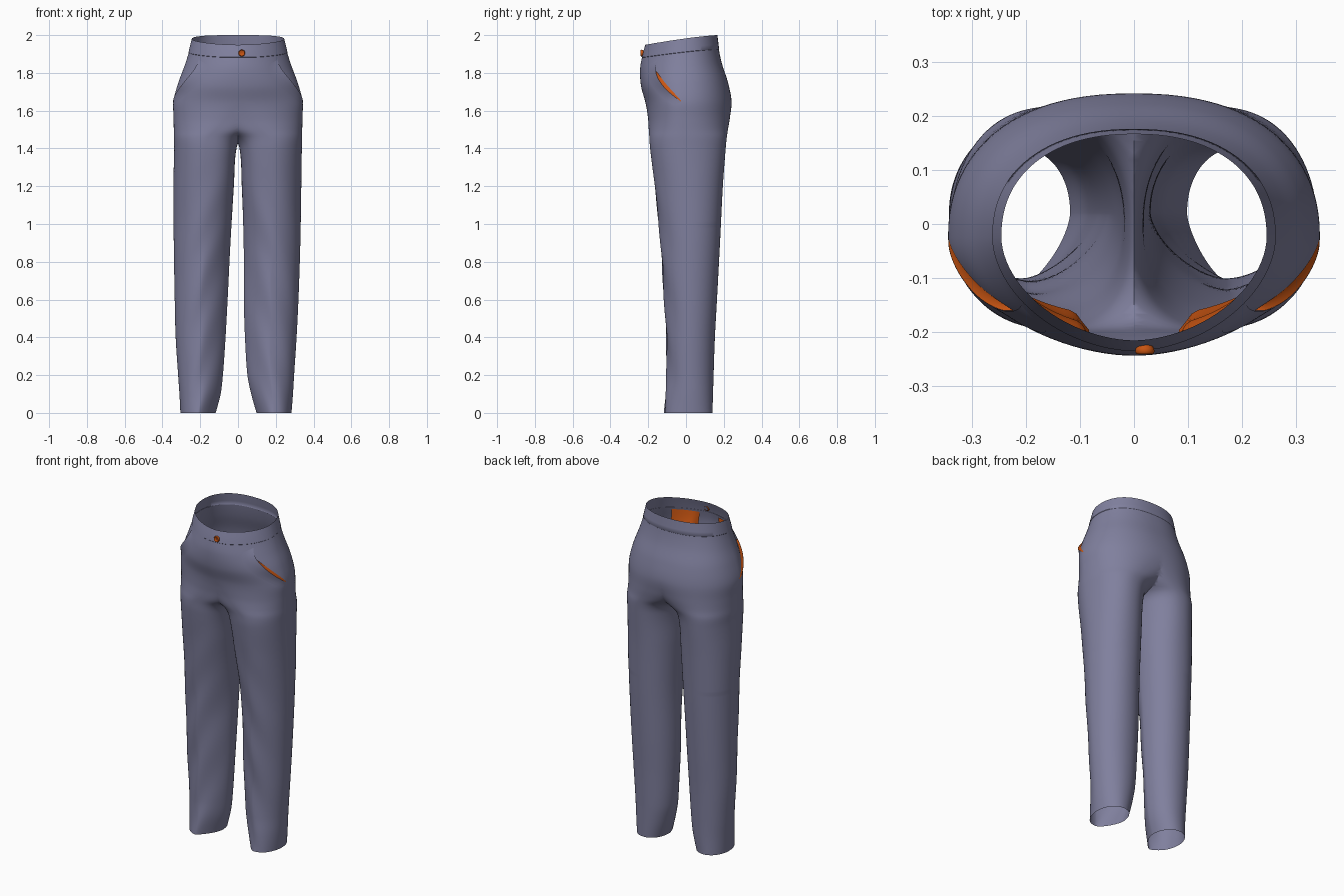
import bpy, bmesh, math
from mathutils import Vector

if "Cube" in bpy.data.objects:
    bpy.data.objects.remove(bpy.data.objects["Cube"])

def material(name, rgb):
    m = bpy.data.materials.new(name)
    m.diffuse_color = (*rgb, 1)
    m.use_nodes = True
    m.node_tree.nodes["Principled BSDF"].inputs["Base Color"].default_value = m.diffuse_color
    return m

CLOTH = material("blue grey cloth", (0.215, 0.215, 0.34))
ORANGE = material("burnt orange", (0.58, 0.09, 0.006))

# Profiles by height: front y, back y, then inner and outer x of each leg
Z = [0.0, 0.1, 0.2, 0.4, 0.6, 0.9, 1.2, 1.4, 1.46, 1.5, 1.56, 1.65, 1.75, 1.85, 1.93, 2.0]
YF = [-.115, -.108, -.102, -.104, -.115, -.135, -.165, -.19, -.194, -.197, -.201, -.215, -.238, -.243, -.232, -.215]
YB = [.14, .143, .146, .153, .164, .18, .195, .21, .216, .222, .232, .241, .222, .19, .173, .166]
TOP_OUT = [.338, .34, .34, .341, .342, .318, .283, .259, .245]
TOP_IN = [.008, -.025, -.11, -.22, -.342, -.318, -.283, -.259, -.245]
OUT = {1: [.283, .291, .297, .31, .32, .33, .335] + TOP_OUT,
       -1: [.305, .31, .317, .33, .335, .34, .342] + TOP_OUT}
INN = {1: [.098, .07, .05, .037, .031, .03, .02] + TOP_IN,
       -1: [.118, .092, .08, .066, .055, .04, .022] + TOP_IN}

def curve(z, vals):
    """Smooth interpolation of a profile column."""
    z = min(max(z, Z[0]), Z[-1])
    i = max(k for k in range(len(Z) - 1) if Z[k] <= z)
    def slope(k):
        a, b = max(k - 1, 0), min(k + 1, len(Z) - 1)
        return (vals[b] - vals[a]) / (Z[b] - Z[a])
    h = Z[i + 1] - Z[i]
    t = (z - Z[i]) / h
    return ((2*t**3 - 3*t*t + 1) * vals[i] + (t**3 - 2*t*t + t) * h * slope(i)
            + (3*t*t - 2*t**3) * vals[i + 1] + (t**3 - t*t) * h * slope(i + 1))

def ramp(z, z0, z1, a, b):
    t = min(max((z - z0) / (z1 - z0), 0), 1)
    return a + (b - a) * t * t * (3 - 2 * t)

def section(z, side, off=0):
    """Centre, x radius, front and back y radius."""
    f, b = curve(z, YF), curve(z, YB)
    a, o = curve(z, INN[side]), curve(z, OUT[side])
    cy = ramp(z, 1.0, 1.65, .02, -.025)
    return (a + o) / 2, cy, (o - a) / 2 + off, cy - f + off, b - cy + off

def power(z, inner, back):
    """Roundness of each quarter of the section."""
    if back:
        return 2.05 if not inner and z < 1 else ramp(z, 1.3, 1.7, 2.1, 2.25)
    if z > 1.65:
        return ramp(z, 1.75, 1.95, 1.98, 1.82)
    return ramp(z, .7, 1.5, 1.5, 2.7) if inner else ramp(z, 1, 1.6, 1.9, 1.98)

def finish(x, y, z, side):
    """Slope the waist down to the front."""
    w = min(max((z - 1.6) / 0.4, 0), 1)
    d = min(max((0.165 - y) / 0.385, 0), 1) ** 1.3
    return Vector((side * x, y, z - 0.052 * w * d))

def on_angle(ang, z, side, off=0):
    cx, cy, rx, rf, rb = section(z, side, off)
    c, s = math.cos(ang), math.sin(ang)
    n = power(z, c < 0, s > 0)
    x = cx + rx * math.copysign(abs(c) ** (2 / n), c)
    y = cy + (rb if s > 0 else rf) * math.copysign(abs(s) ** (2 / n), s)
    # soft cloth folds on the legs
    fold = 0.003 * max(0, min(1, (1.35 - z) / 0.5)) * max(0, -s)
    y += fold * math.sin(17 * z + 5 * c + side)
    return finish(x, y, z, side)

def on_y(y, z, side, off=0):
    """Outer side surface point at a given y."""
    cx, cy, rx, rf, rb = section(z, side, off)
    n = power(z, False, y > cy)
    u = min(abs(y - cy) / (rb if y > cy else rf), 1)
    return finish(cx + rx * (1 - u ** n) ** (1 / n), y, z, side)

def grid(bm, rows, closed=False):
    vs = [[bm.verts.new(p) for p in r] for r in rows]
    n = len(vs[0])
    for r0, r1 in zip(vs, vs[1:]):
        for j in range(n if closed else n - 1):
            k = (j + 1) % n
            bm.faces.new((r0[j], r0[k], r1[k], r1[j]))

def make(name, bm, mat):
    bmesh.ops.recalc_face_normals(bm, faces=bm.faces)
    for f in bm.faces:
        f.smooth = True
    me = bpy.data.meshes.new(name)
    bm.to_mesh(me)
    bm.free()
    ob = bpy.data.objects.new(name, me)
    me.materials.append(mat)
    bpy.context.collection.objects.link(ob)
    return ob

TAU = 2 * math.pi

# Trouser body: a leg tube per side that widens into the hips, cut at the middle seam
body = bmesh.new()
for side in (1, -1):
    part = bmesh.new()
    N, R = 96, 150
    grid(part, [[on_angle(TAU * j / N, 1.926 * i / R, side) for j in range(N)]
                for i in range(R + 1)], True)
    bmesh.ops.bisect_plane(part, geom=part.verts[:] + part.edges[:] + part.faces[:],
                           plane_co=(0, 0, 0), plane_no=(side, 0, 0), clear_inner=True)
    tmp = bpy.data.meshes.new("half")
    part.to_mesh(tmp)
    part.free()
    body.from_mesh(tmp)
    bpy.data.meshes.remove(tmp)
seam = [v for v in body.verts if abs(v.co.x) < 1e-4]
bmesh.ops.remove_doubles(body, verts=seam, dist=0.0015)
make("trouser_body", body, CLOTH)

# Waistband
bm = bmesh.new()
prof = [(1.924, 0), (1.926, .002), (1.95, .002), (1.975, .001), (2.0, 0)]
grid(bm, [[on_angle(TAU * j / 96, z, 1, o) for j in range(96)] for z, o in prof], True)
band = make("waistband", bm, CLOTH)

# Pocket mouths: a gaping cloth edge, with orange lining behind it
SLIT = [(-.15, 1.9), (-.158, 1.82), (-.115, 1.735), (-.025, 1.65)]
def slit(t):
    s = 1 - t
    # cubic through the four points, evenly spaced
    w = [(1 - 3*t) * (2 - 3*t) * s / 2, 9*t * (2 - 3*t) * s / 2,
         9*t * (3*t - 1) * s / 2, t * (3*t - 1) * (3*t - 2) / 2]
    return [sum(a * p[k] for a, p in zip(w, SLIT)) for k in (0, 1)]

for side, label in ((1, "left"), (-1, "right")):
    flap, lining = bmesh.new(), bmesh.new()
    f_rows, l_rows = [], []
    for i in range(33):
        t = i / 32
        y, z = slit(t)
        g = max(0, math.sin(math.pi * t))
        f_rows.append([on_y(y - .04 * (1 - q), z - .02 * (1 - q), side, .001 + .015 * g * q * q)
                       for q in (0, .25, .5, .75, 1)])
        if t >= .28:
            k = max(0, math.sin(math.pi * (t - .28) / .72)) ** .6
            l_rows.append([on_y(y + .017 * k * q, z + .009 * k * q, side,
                                .001 + .014 * g * (1 - q) ** 1.5) for q in (0, .5, 1)])
    grid(flap, f_rows)
    grid(lining, l_rows)
    make(label + "_pocket_edge", flap, CLOTH)
    make(label + "_pocket_lining", lining, ORANGE)

    # Pocket bag hanging inside the front
    bag = bmesh.new()
    grid(bag, [[on_angle(math.radians(a), 1.915 - .24 * i / 10, side,
                         -.006 - .042 * min(1, i / 5) * min(1, (a + 77) / 10))
                for a in range(-74, -37, 3)] for i in range(11)])
    make(label + "_pocket_bag", bag, ORANGE)

# Waist button: domed disc with a raised rim
bm = bmesh.new()
rows = [[(.02 + r * math.cos(TAU * j / 24), y, 1.905 + r * math.sin(TAU * j / 24)) for j in range(24)]
        for r, y in ((.012, -.222), (.017, -.23), (.018, -.236), (.015, -.24), (.011, -.238), (.001, -.237))]
grid(bm, rows, True)
make("waist_button", bm, ORANGE)

# Keep the crisp edges
for ob in bpy.data.objects:
    ob.select_set(ob.type == 'MESH')
bpy.context.view_layer.objects.active = band
bpy.ops.object.shade_smooth_by_angle(angle=math.radians(50))
